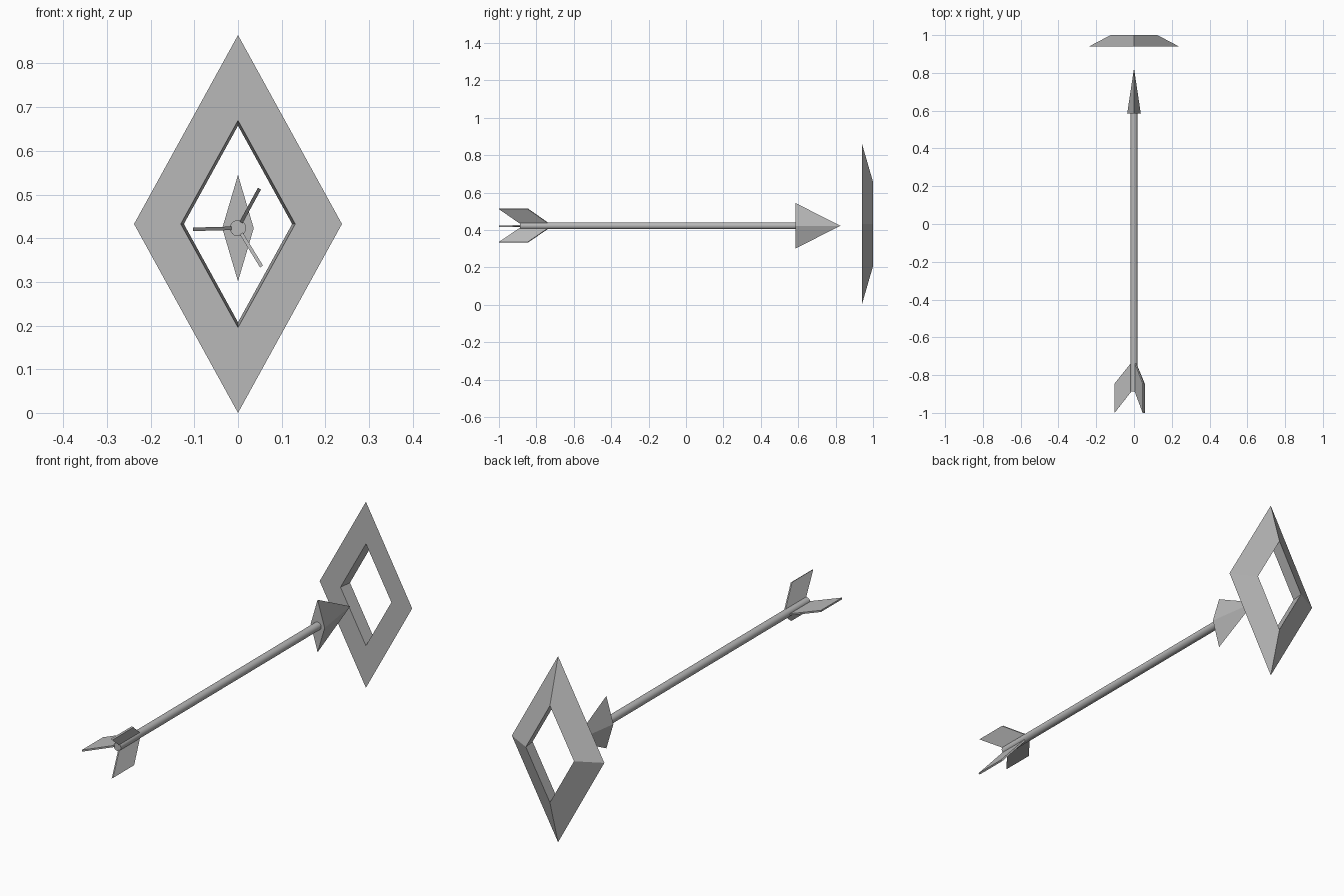
import bpy, bmesh, math
from mathutils import Vector

cube = bpy.data.objects.get("Cube")
if cube:
    bpy.data.objects.remove(cube, do_unlink=True)

grey = bpy.data.materials.new("plain_grey")
grey.use_nodes = True
colour = (0.48, 0.48, 0.48, 1)
grey.diffuse_color = colour
grey.node_tree.nodes["Principled BSDF"].inputs["Base Color"].default_value = colour

AXIS_Z = 0.423    # height of the arrow's axis
RING_Z = 0.4325   # height of the target's centre


def make_object(name, bm):
    bmesh.ops.recalc_face_normals(bm, faces=bm.faces)
    mesh = bpy.data.meshes.new(name)
    bm.to_mesh(mesh)
    bm.free()
    mesh.materials.append(grey)
    obj = bpy.data.objects.new(name, mesh)
    bpy.context.collection.objects.link(obj)
    return obj


def diamond(bm, y, half_x, half_z, z):
    corners = [(half_x, 0), (0, half_z), (-half_x, 0), (0, -half_z)]
    return [bm.verts.new((x, y, z + dz)) for x, dz in corners]


def bridge(bm, a, b):
    for i in range(len(a)):
        j = (i + 1) % len(a)
        bm.faces.new((a[i], a[j], b[j], b[i]))


# Diamond target: flat front, bevelled outside rising to a ridge at the back
bm = bmesh.new()
outer = diamond(bm, 0.94, 0.238, RING_Z, RING_Z)
inner = diamond(bm, 0.94, 0.131, 0.237, RING_Z)
ridge = diamond(bm, 1.0, 0.124, 0.225, RING_Z)
bridge(bm, outer, inner)
bridge(bm, inner, ridge)
bridge(bm, ridge, outer)
make_object("diamond_target", bm)

# Arrowhead: flattened four-sided pyramid
bm = bmesh.new()
base = diamond(bm, 0.585, 0.036, 0.122, AXIS_Z)
tip = bm.verts.new((0, 0.825, AXIS_Z))
bm.faces.new(base)
for i in range(4):
    bm.faces.new((base[i], base[(i + 1) % 4], tip))
make_object("arrowhead", bm)

# Shaft
start, end = -0.887, 0.59
bpy.ops.mesh.primitive_cylinder_add(
    vertices=32, radius=0.0185, depth=end - start,
    location=(0, (start + end) / 2, AXIS_Z), rotation=(math.pi / 2, 0, 0))
shaft = bpy.context.object
shaft.name = "shaft"
shaft.data.materials.append(grey)
bpy.ops.object.shade_smooth_by_angle(angle=math.radians(40))

# Three swept fletchings around the shaft: outline as (y, distance from axis)
outline = [(-0.735, 0.015), (-0.845, 0.103), (-1.0, 0.103), (-0.888, 0.015)]
for name, degrees in (("upper", 61.5), ("right", 181.5), ("lower", 301.5)):
    angle = math.radians(degrees)
    out = Vector((math.cos(angle), 0, math.sin(angle)))
    side = Vector((-out.z, 0, out.x)) * 0.004
    bm = bmesh.new()
    sheets = []
    for s in (-1, 1):
        sheets.append([bm.verts.new(out * r + side * s + Vector((0, y, AXIS_Z)))
                       for y, r in outline])
        bm.faces.new(sheets[-1])
    bridge(bm, *sheets)
    make_object(name + "_fletching", bm)
